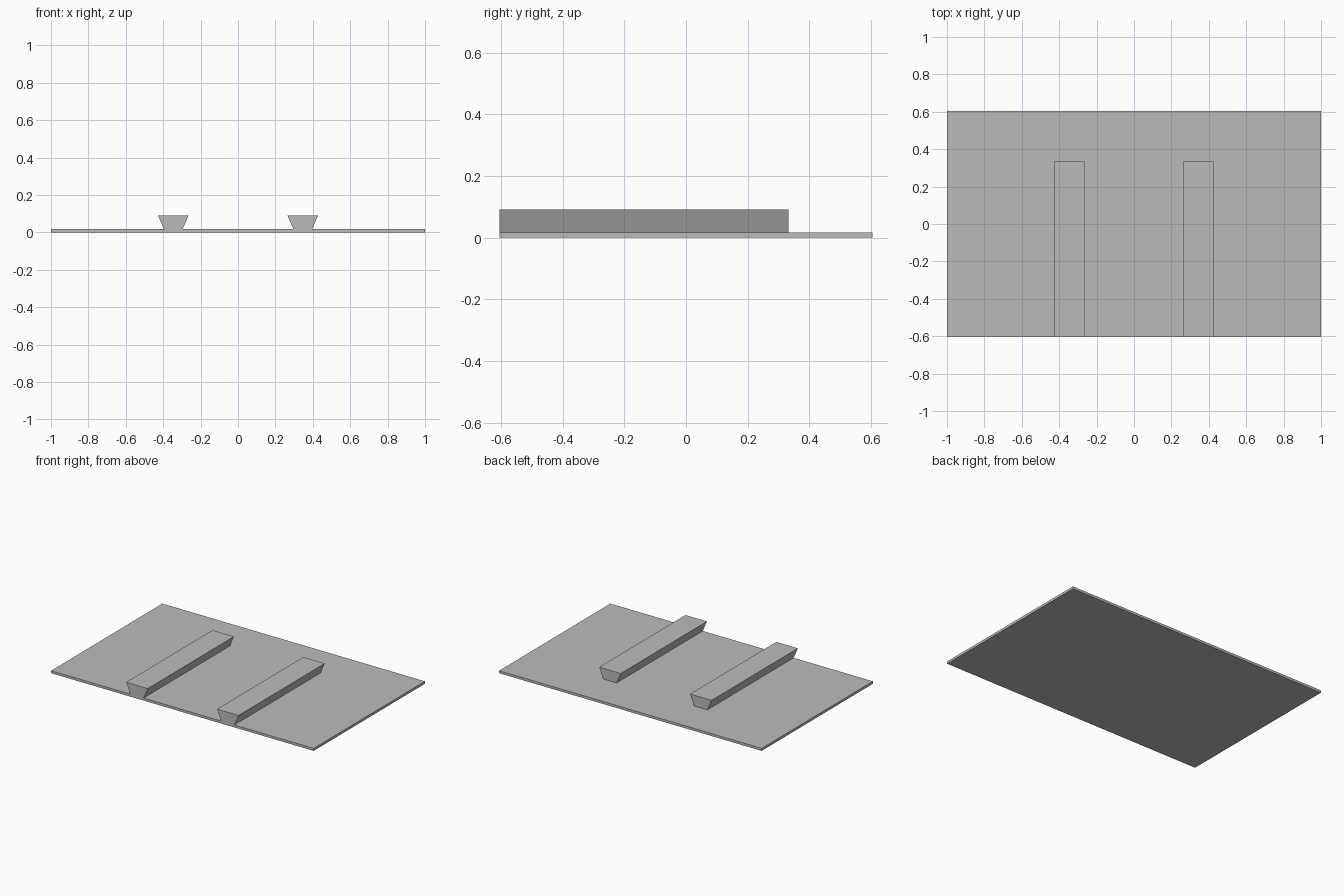
import bpy

cube = bpy.data.objects.get("Cube")
if cube:
    bpy.data.objects.remove(cube, do_unlink=True)

grey = bpy.data.materials.new("mid grey")
grey.use_nodes = True
colour = (0.5, 0.5, 0.5, 1)
grey.diffuse_color = colour
grey.node_tree.nodes["Principled BSDF"].inputs["Base Color"].default_value = colour


def extrude_profile(name, profile, y_front, y_back):
    """Sweep a closed x-z profile from front to back as a solid prism."""
    n = len(profile)
    verts = [(x, y, z) for y in (y_front, y_back) for x, z in profile]
    faces = [tuple(range(n)), tuple(reversed(range(n, 2 * n)))]
    for i in range(n):
        j = (i + 1) % n
        faces.append((j, i, i + n, j + n))
    mesh = bpy.data.meshes.new(name)
    mesh.from_pydata(verts, [], faces)
    mesh.materials.append(grey)
    obj = bpy.data.objects.new(name, mesh)
    bpy.context.collection.objects.link(obj)
    return obj


# Thin base plate
FRONT, BACK, THICK = -0.605, 0.605, 0.017
extrude_profile("base_plate", [(-1, 0), (1, 0), (1, THICK), (-1, THICK)], FRONT, BACK)

# Two dovetail rails, wider at the top, flush with the front edge
for name, cx in (("left_rail", 0.346), ("right_rail", -0.346)):
    foot, top = 0.05, 0.082
    profile = [(cx - foot, THICK), (cx + foot, THICK), (cx + top, 0.091), (cx - top, 0.091)]
    extrude_profile(name, profile, FRONT, 0.333)
